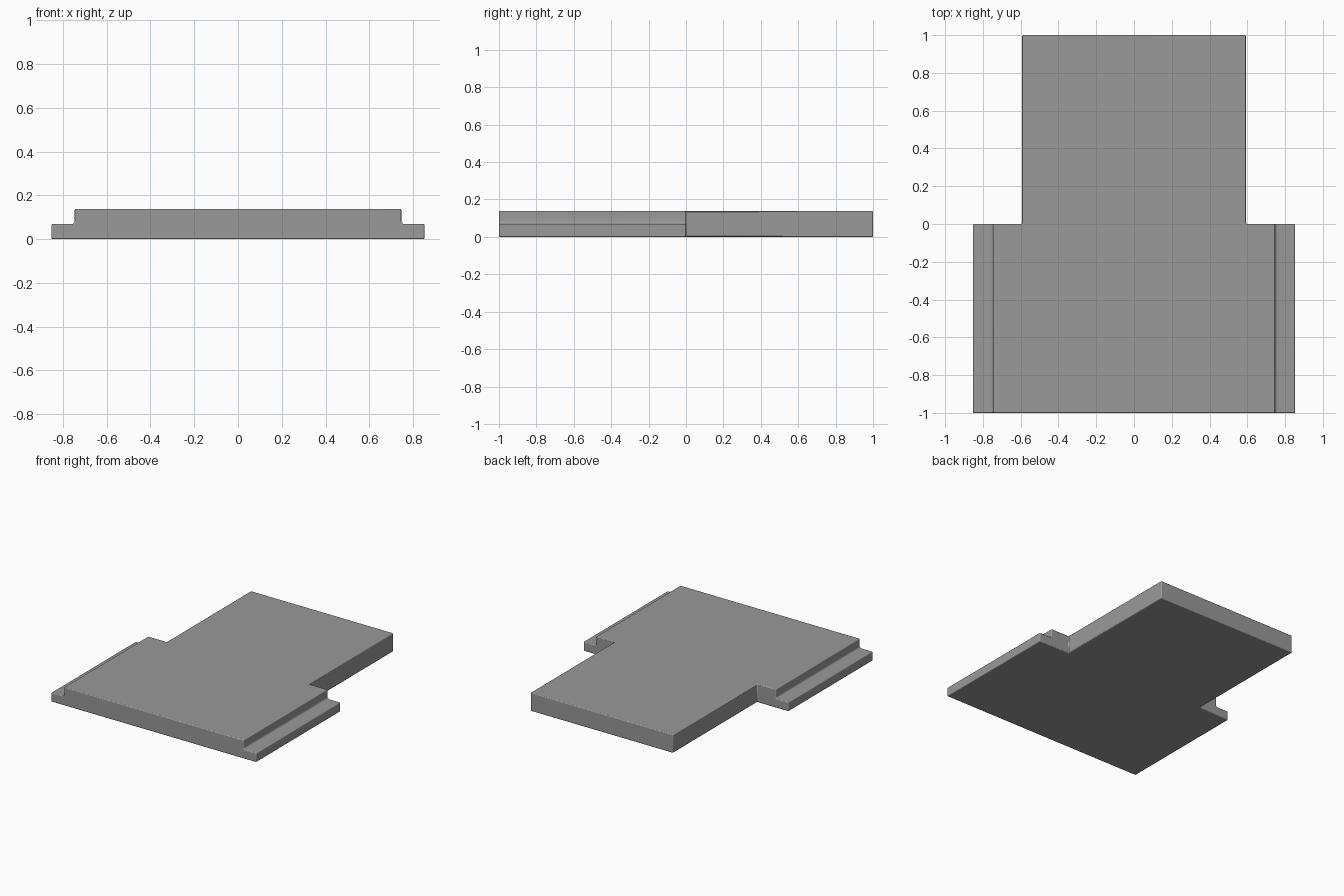
import bpy, bmesh
from math import sin, cos, pi
from mathutils import Vector

if "Cube" in bpy.data.objects:
    bpy.data.objects.remove(bpy.data.objects["Cube"])

H, LEDGE = 0.138, 0.069
BASE_X, TOP_X, NECK_X = 0.852, 0.746, 0.592
R = 0.014

# Right half of the front cross-section, with a filleted ledge corner
fillet = [(TOP_X + R - R * sin(a), LEDGE + R - R * cos(a))
          for a in (i * pi / 8 for i in range(5))]
half = [(NECK_X, 0), (BASE_X, 0), (BASE_X, LEDGE)] + fillet + [(TOP_X, H), (NECK_X, H)]
profile = half + [(-x, z) for x, z in reversed(half)]

bm = bmesh.new()


def extrude_y(face, distance, keep):
    geom = bmesh.ops.extrude_face_region(bm, geom=[face], use_keep_orig=keep)["geom"]
    verts = [g for g in geom if isinstance(g, bmesh.types.BMVert)]
    bmesh.ops.translate(bm, vec=(0, distance, 0), verts=verts)


def back_vert(x, z):
    return min(bm.verts, key=lambda v: (v.co - Vector((x, 0, z))).length)


# Wide stepped body
back = bm.faces.new([bm.verts.new((x, 0, z)) for x, z in profile])
extrude_y(back, -1, True)

# Split the back face and pull its centre out as the narrow tongue
for x in (-NECK_X, NECK_X):
    bmesh.ops.connect_verts(bm, verts=[back_vert(x, 0), back_vert(x, H)])
centre = min((f for f in bm.faces if all(abs(v.co.y) < 1e-5 for v in f.verts)),
             key=lambda f: abs(f.calc_center_median().x))
extrude_y(centre, 1, False)
if centre.is_valid:
    bmesh.ops.delete(bm, geom=[centre], context="FACES_ONLY")

# Merge coplanar faces so top and bottom stay flat
bmesh.ops.recalc_face_normals(bm, faces=bm.faces)
bmesh.ops.dissolve_limit(bm, angle_limit=0.01, verts=bm.verts, edges=bm.edges)

mesh = bpy.data.meshes.new("stepped_plate")
bm.to_mesh(mesh)
bm.free()
plate = bpy.data.objects.new("stepped_plate", mesh)
bpy.context.collection.objects.link(plate)

# Dark grey finish
dark_grey = bpy.data.materials.new("dark_grey")
dark_grey.diffuse_color = (0.32, 0.32, 0.32, 1)
dark_grey.use_nodes = True
dark_grey.node_tree.nodes["Principled BSDF"].inputs["Base Color"].default_value = dark_grey.diffuse_color
mesh.materials.append(dark_grey)

# Softened edges
bevel = plate.modifiers.new("soft_edges", "BEVEL")
bevel.width = 0.006
bevel.segments = 3
bevel.limit_method = "ANGLE"
bevel.angle_limit = pi / 3
bevel.use_clamp_overlap = False

bpy.context.view_layer.objects.active = plate
plate.select_set(True)
bpy.ops.object.shade_smooth_by_angle(angle=pi / 6)
